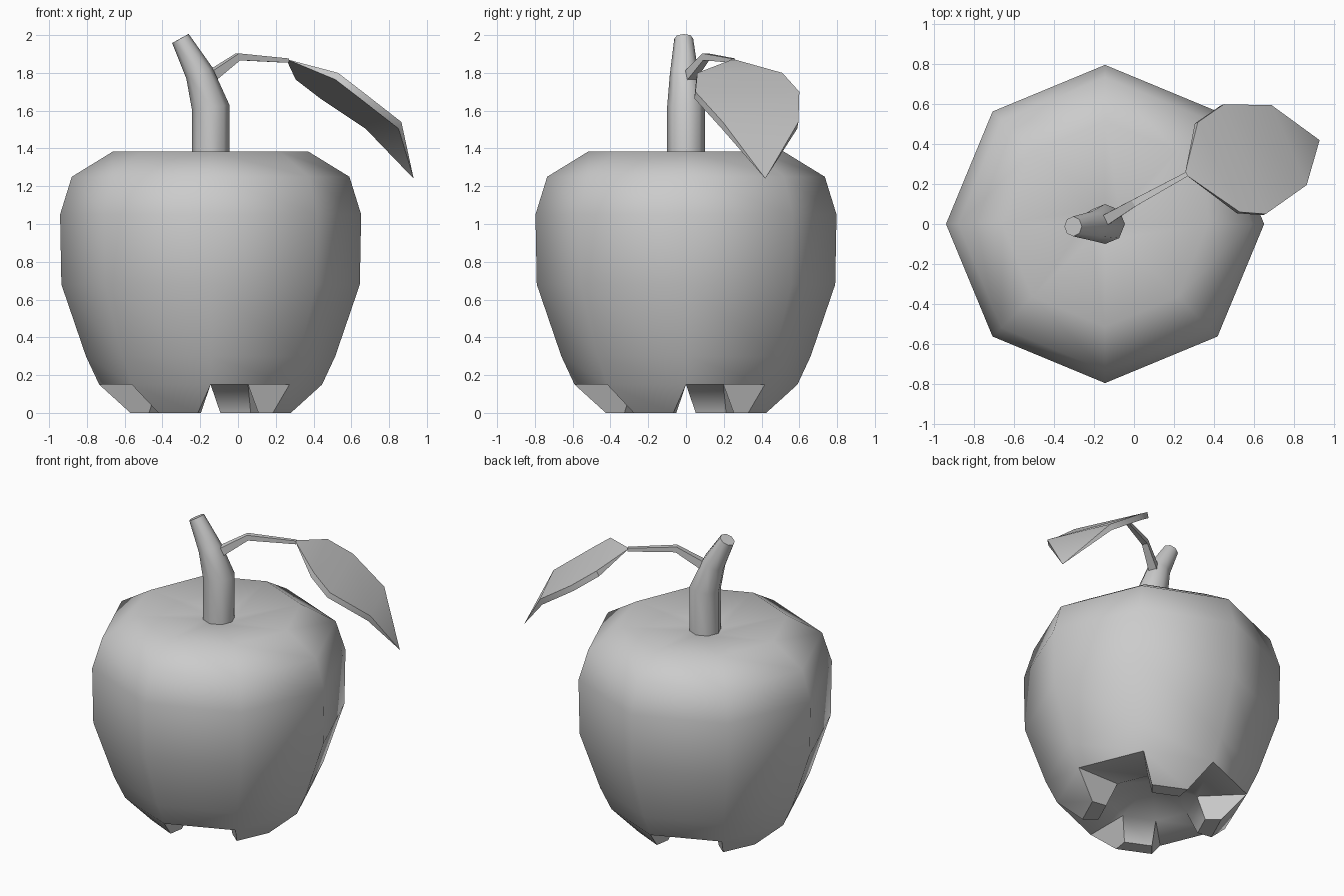
import bpy, bmesh, math
from mathutils import Vector

if "Cube" in bpy.data.objects:
    bpy.data.objects.remove(bpy.data.objects["Cube"])

CX = -0.145  # apple axis


def finish(name, bm, angle):
    bmesh.ops.recalc_face_normals(bm, faces=bm.faces)
    me = bpy.data.meshes.new(name)
    bm.to_mesh(me)
    bm.free()
    ob = bpy.data.objects.new(name, me)
    bpy.context.collection.objects.link(ob)
    bpy.ops.object.select_all(action='DESELECT')
    ob.select_set(True)
    bpy.context.view_layer.objects.active = ob
    bpy.ops.object.shade_smooth_by_angle(angle=math.radians(angle))
    return ob


def polar(bm, r, deg, z):
    a = math.radians(deg)
    return bm.verts.new((CX + r * math.cos(a), r * math.sin(a), z))


def bridge(bm, a, b):
    n = len(a)
    for i in range(n):
        j = (i + 1) % n
        bm.faces.new((a[i], a[j], b[j], b[i]))


def fan(bm, ring, tip):
    for i in range(len(ring)):
        bm.faces.new((ring[i], ring[(i + 1) % len(ring)], tip))


# Apple body: eight-sided lathe with a shallow top dimple
bm = bmesh.new()
profile = [(0.10, 1.33), (0.515, 1.385), (0.735, 1.25), (0.797, 1.05),
           (0.79, 0.68), (0.66, 0.30), (0.59, 0.15)]
rings = [[polar(bm, r, 45 * i, z) for i in range(8)] for r, z in profile]
for a, b in zip(rings, rings[1:]):
    bridge(bm, a, b)
fan(bm, rings[0], polar(bm, 0, 0, 1.32))

# Bottom: hollow centre, four lobes alternating with four notches
outer = rings[-1]
inner = [polar(bm, 0.28, 45 * i, 0.15) for i in range(8)]
fan(bm, inner, polar(bm, 0, 0, 0.27))
for i in range(8):
    j = (i + 1) % 8
    if i % 2 == 0:
        bm.faces.new((outer[i], outer[j], inner[j], inner[i]))
        continue
    a0, a1 = 45 * i + 5, 45 * i + 36
    top = [outer[i], outer[j], inner[j], inner[i]]
    low = [polar(bm, 0.43, a0, 0), polar(bm, 0.43, a1, 0),
           polar(bm, 0.33, a1, 0), polar(bm, 0.33, a0, 0)]
    bridge(bm, top, low)
    bm.faces.new(low)
finish("apple_body", bm, 48)


def tube(name, path, sides, angle, squash=1.0, spin=0.0):
    """Tapered tube through (x, y, z, radius, tilt axis) points."""
    bm = bmesh.new()
    pts = [Vector(p[:3]) for p in path]
    loops = []
    for k, p in enumerate(pts):
        d = (pts[min(k + 1, len(pts) - 1)] - pts[max(k - 1, 0)]).normalized()
        ref = Vector((0, 1, 0)) if abs(d.z) > 0.8 else Vector((0, 0, 1))
        u = d.cross(ref).normalized()
        v = u.cross(d)
        r = path[k][3]
        loops.append([])
        for i in range(sides):
            t = 2 * math.pi * i / sides + spin
            loops[-1].append(bm.verts.new(
                p + u * r * math.cos(t) * squash + v * r * math.sin(t)))
    for a, b in zip(loops, loops[1:]):
        bridge(bm, a, b)
    bm.faces.new(loops[0])
    bm.faces.new(loops[-1])
    return finish(name, bm, angle)


# Stem and leaf stalk
tube("stem", [(CX, 0, 1.28, 0.10), (-0.145, 0, 1.62, 0.10),
              (-0.205, -0.01, 1.80, 0.075), (-0.305, -0.012, 1.982, 0.05)], 8, 50)
tube("leaf_stalk", [(-0.16, 0.01, 1.77, 0.04), (0.0, 0.105, 1.885, 0.026),
                    (0.265, 0.25, 1.865, 0.016)], 4, 30, 1.0, math.pi / 4)

# Leaf: curved thin blade, closed to a point at both ends
bm = bmesh.new()
base = bm.verts.new((0.255, 0.25, 1.873))
tip = bm.verts.new((0.93, 0.42, 1.24))
pairs = [((0.32, 0.51, 1.80), (0.53, 0.06, 1.80)),
         ((0.45, 0.60, 1.70), (0.66, 0.05, 1.70)),
         ((0.69, 0.595, 1.54), (0.865, 0.195, 1.54))]
drop = Vector((-0.015, -0.006, -0.035))
loops = []
for l, r in pairs:
    l, r = Vector(l), Vector(r)
    loops.append([bm.verts.new(p) for p in (l, r, r + drop, l + drop)])
for a, b in zip(loops, loops[1:]):
    bridge(bm, a, b)
fan(bm, loops[0], base)
fan(bm, loops[-1], tip)
finish("leaf", bm, 35)
